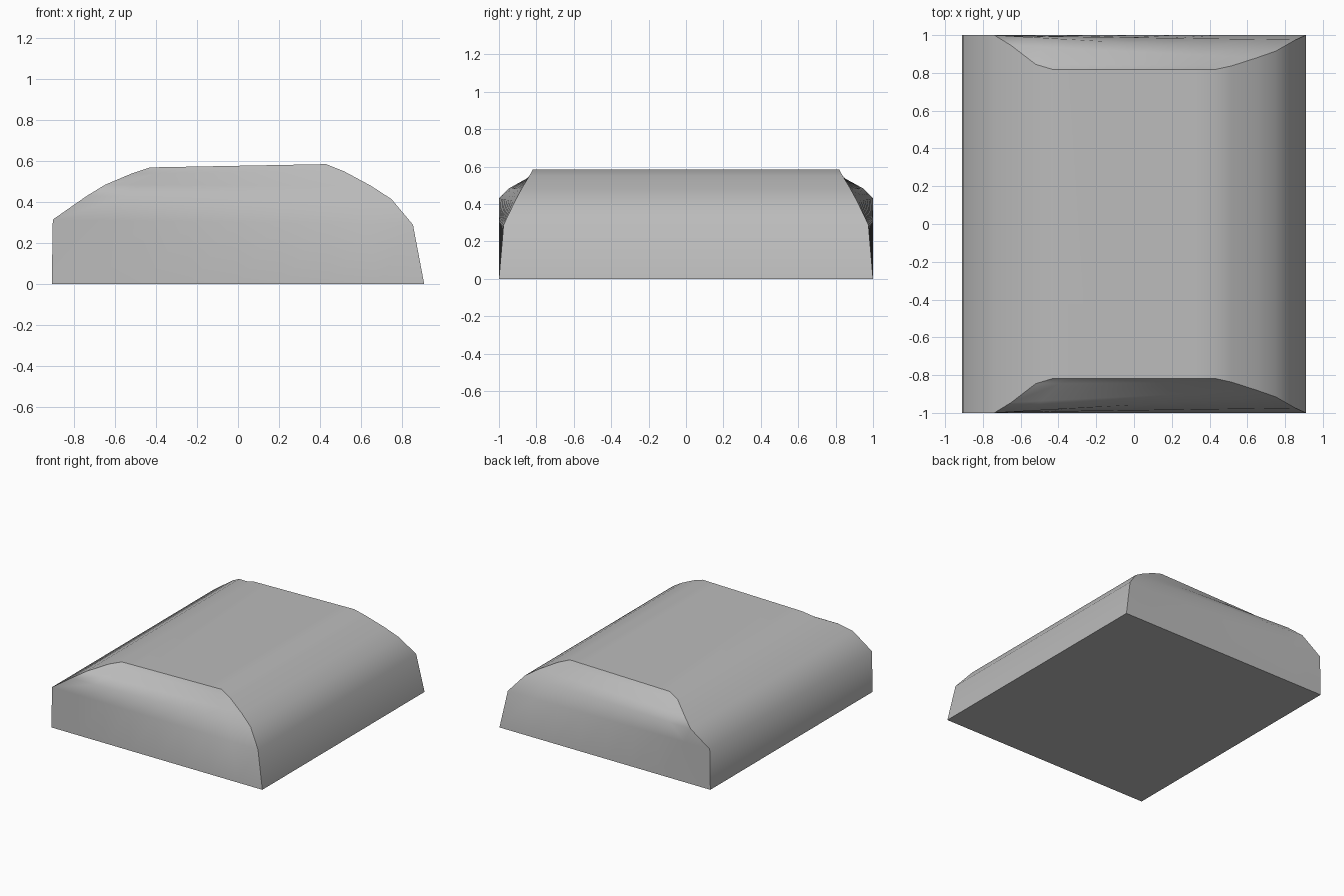
import bpy
import bmesh
from mathutils import Vector

cube = bpy.data.objects.get("Cube")
if cube:
    bpy.data.objects.remove(cube, do_unlink=True)

# Plain grey surface
grey = bpy.data.materials.new("plain_grey")
grey.use_nodes = True
color = (0.5, 0.5, 0.5, 1)
grey.diffuse_color = color
grey.node_tree.nodes["Principled BSDF"].inputs["Base Color"].default_value = color

# Matching (x, half length, z) points up the right and left sides
right_side = [(-0.91, 1, 0), (-0.905, 1, 0.315), (-0.74, 1, 0.43),
              (-0.65, 0.945, 0.485), (-0.52, 0.845, 0.54), (-0.43, 0.818, 0.57)]
left_side = [(0.91, 1, 0), (0.855, 0.975, 0.29), (0.75, 0.915, 0.415),
             (0.65, 0.88, 0.48), (0.52, 0.838, 0.55), (0.43, 0.818, 0.586)]
COLUMNS = 8

# Each level is a ring: along the front, then back along the rear
bm = bmesh.new()
rings = []
for a, b in zip(right_side, left_side):
    row = [Vector(a).lerp(Vector(b), i / COLUMNS) for i in range(COLUMNS + 1)]
    front = [bm.verts.new((p.x, -p.y, p.z)) for p in row]
    back = [bm.verts.new(p) for p in reversed(row)]
    rings.append(front + back)

# Skin between levels, then close the roof and the underside
count = len(rings[0])
for low, high in zip(rings, rings[1:]):
    for i in range(count):
        j = (i + 1) % count
        bm.faces.new((low[i], low[j], high[j], high[i]))
roof = bm.faces.new(rings[-1])
base = bm.faces.new(reversed(rings[0]))

# Smooth sides and ends, with crisp borders around the ends and base
for face in bm.faces:
    face.smooth = True
for edge in list(base.edges) + list(roof.edges):
    edge.smooth = False
corners = (0, COLUMNS, COLUMNS + 1, count - 1)
for low, high in zip(rings, rings[1:]):
    for i in corners:
        bm.edges.get((low[i], high[i])).smooth = False
for a, b in ((COLUMNS, COLUMNS + 1), (count - 1, 0)):
    bm.edges.get((rings[-1][a], rings[-1][b])).smooth = True

mesh = bpy.data.meshes.new("rounded_hull")
bm.to_mesh(mesh)
bm.free()
mesh.materials.append(grey)
hull = bpy.data.objects.new("rounded_hull", mesh)
bpy.context.collection.objects.link(hull)
